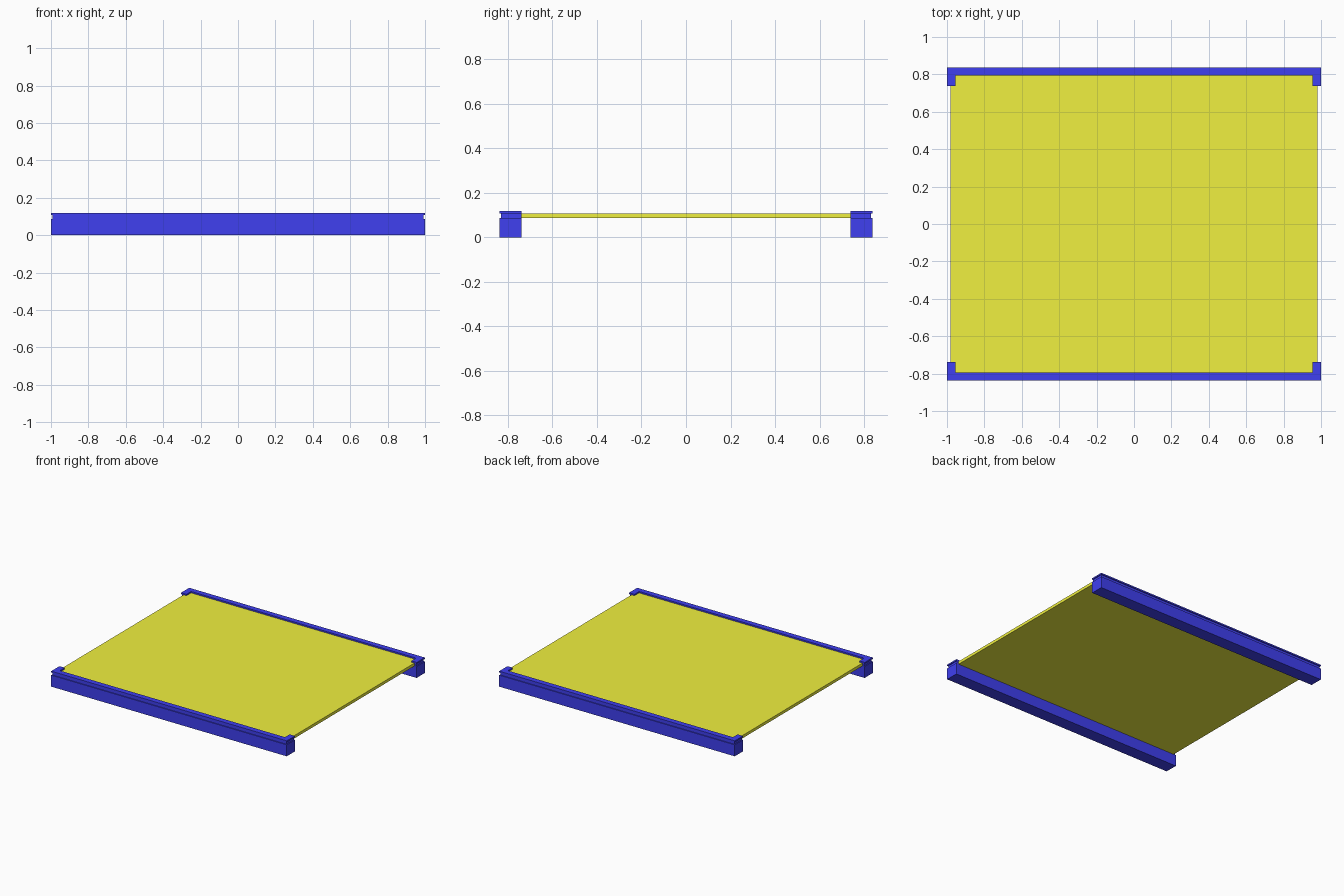
import bpy, bmesh

if "Cube" in bpy.data.objects:
    bpy.data.objects.remove(bpy.data.objects["Cube"])


def material(name, rgb):
    m = bpy.data.materials.new(name)
    m.diffuse_color = (*rgb, 1)
    m.use_nodes = True
    m.node_tree.nodes["Principled BSDF"].inputs["Base Color"].default_value = m.diffuse_color
    return m


BLUE = material("blue", (0.05, 0.05, 0.87))
YELLOW = material("yellow", (0.87, 0.87, 0.05))


def prism(name, outline, z0, z1, mat):
    """Extrude a flat outline upwards from z0 to z1."""
    bm = bmesh.new()
    face = bm.faces.new([bm.verts.new((x, y, z0)) for x, y in outline])
    top = bmesh.ops.extrude_face_region(bm, geom=[face])["geom"]
    verts = [v for v in top if isinstance(v, bmesh.types.BMVert)]
    bmesh.ops.translate(bm, verts=verts, vec=(0, 0, z1 - z0))
    bmesh.ops.recalc_face_normals(bm, faces=bm.faces)
    me = bpy.data.meshes.new(name)
    bm.to_mesh(me)
    bm.free()
    me.materials.append(mat)
    ob = bpy.data.objects.new(name, me)
    bpy.context.collection.objects.link(ob)
    return ob


def rect(x, y0, y1):
    return [(-x, y0), (x, y0), (x, y1), (-x, y1)]


def bracket(x_out, x_in, y_out, y_in, y_tab, s):
    """Shallow U outline: a long strip with a short tab at each end."""
    half = [(x_out, y_out), (x_out, y_tab), (x_in, y_tab), (x_in, y_in)]
    pts = half + [(-x, y) for x, y in reversed(half)]
    return [(x, s * y) for x, y in pts]


# panel resting on the two beams
prism("panel", rect(0.98, -0.82, 0.82), 0.086, 0.108, YELLOW)

# beam, recessed neck and retaining lip on each side
for side, s in (("front", -1), ("back", 1)):
    prism(side + "_beam", rect(1.0, *sorted((s * 0.738, s * 0.837))), 0, 0.088, BLUE)
    prism(side + "_neck", bracket(0.993, 0.98, 0.83, 0.82, 0.738, s), 0.088, 0.108, BLUE)
    prism(side + "_lip", bracket(1.0, 0.955, 0.837, 0.795, 0.738, s), 0.108, 0.119, BLUE)
